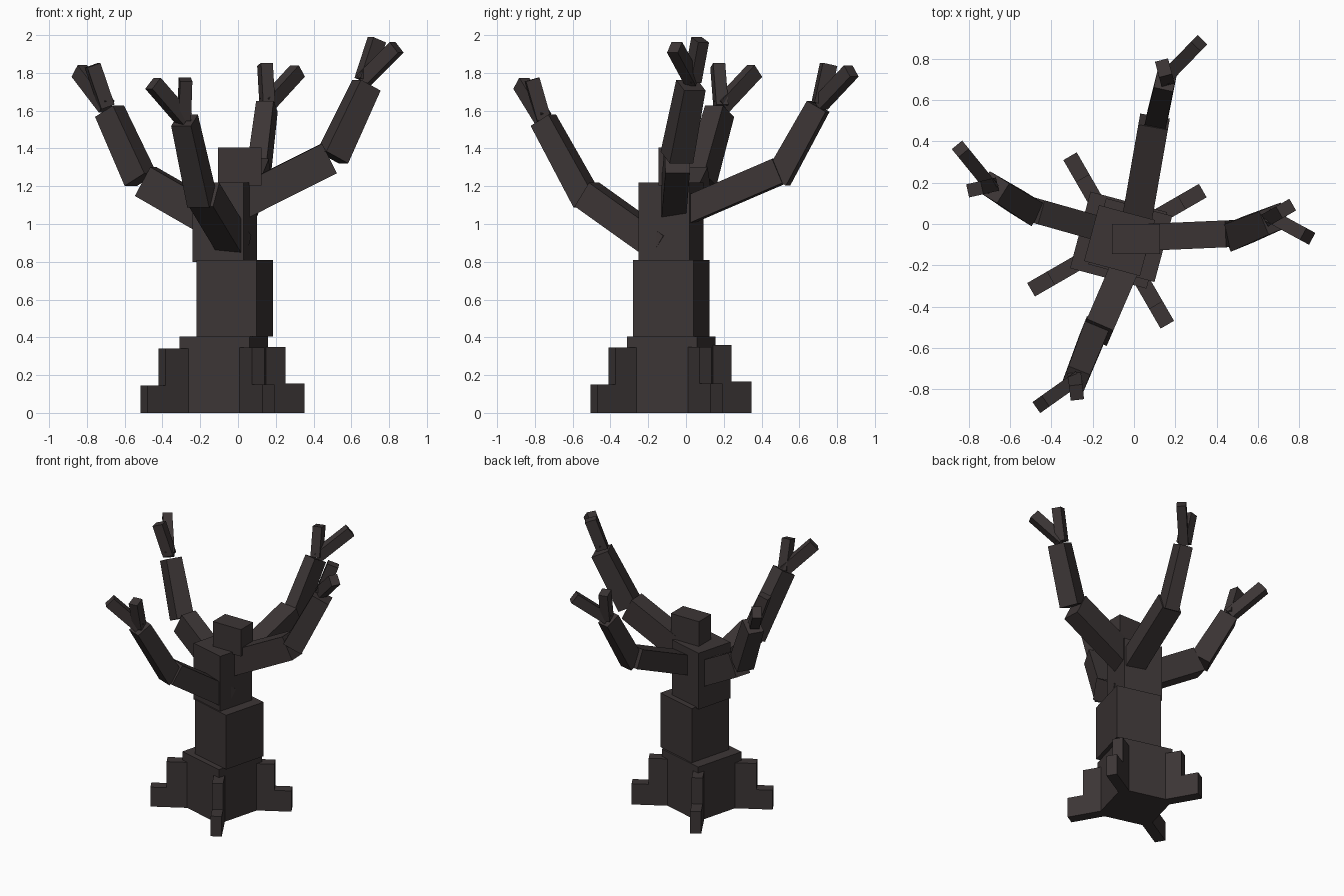
import bpy, bmesh, math
from mathutils import Vector, Matrix

if "Cube" in bpy.data.objects:
    bpy.data.objects.remove(bpy.data.objects["Cube"])

bark = bpy.data.materials.new("dark bark")
bark.diffuse_color = (0.045, 0.036, 0.036, 1)
bark.use_nodes = True
bark.node_tree.nodes["Principled BSDF"].inputs["Base Color"].default_value = bark.diffuse_color


def add(name, corners):
    """Box from 4 bottom + 4 top corners (both counter-clockwise)."""
    bm = bmesh.new()
    v = [bm.verts.new(c) for c in corners]
    for f in ((3, 2, 1, 0), (4, 5, 6, 7), (0, 1, 5, 4), (1, 2, 6, 5), (2, 3, 7, 6), (3, 0, 4, 7)):
        bm.faces.new([v[i] for i in f])
    bmesh.ops.recalc_face_normals(bm, faces=bm.faces)
    me = bpy.data.meshes.new(name)
    bm.to_mesh(me)
    bm.free()
    me.materials.append(bark)
    ob = bpy.data.objects.new(name, me)
    bpy.context.collection.objects.link(ob)


RECT = ((-.5, -.5), (.5, -.5), (.5, .5), (-.5, .5))


def block(name, cx, cy, sx, sy, z0, z1, turn=0.0):
    """Upright box turned about z."""
    rot = Matrix.Rotation(math.radians(turn), 3, 'Z')
    add(name, [Vector((cx, cy, z)) + rot @ Vector((a * sx, b * sy, 0))
               for z in (z0, z1) for a, b in RECT])


def beam(name, p, q, w, h, taper=1.0):
    """Box from p to q; w is the horizontal width, h the other one."""
    p, q = Vector(p), Vector(q)
    d = (q - p).normalized()
    side = d.cross(Vector((0, 0, 1))).normalized()
    up = side.cross(d)
    add(name, [c + (side * a * w + up * b * h) * k
               for c, k in ((p, 1.0), (q, taper)) for a, b in RECT])


# trunk: three stacked, slightly shifted blocks and a small stump on top
block("trunk_base", -.075, -.078, .383, .383, 0, .405, -15)
block("trunk_middle", -.018, -.078, .331, .331, .405, .81, -15)
block("trunk_upper", -.07, -.08, .28, .28, .80, 1.22, -15)
block("trunk_top", .009, -.072, .232, .146, 1.205, 1.405)

# roots: a tall inner step and a low outer step, four ways around
for ang, r_in, r_out, z_in, z_out in ((30, .357, .473, .35, .155), (120, .343, .465, .36, .165),
                                      (210, .376, .486, .34, .145), (300, .367, .476, .345, .15)):
    c, s = math.cos(math.radians(ang)), math.sin(math.radians(ang))
    for part, r, z in (("inner", r_in, z_in), ("outer", r_out, z_out)):
        m = (r + .1) / 2
        block(f"root_{part}_{ang}", -.077 + c * m, -.075 + s * m, r - .1, .075, 0, z, ang)

# branches: lower limb, upper limb, and two twigs each
branches = {
    "right": [((.02, -.066, 1.115), (.482, -.046, 1.347), .13, .175),
              ((.50, -.048, 1.353), (.68, .026, 1.735), .135, .14),
              (.665, .035, 1.76), (.735, .075, 1.975), (.84, -.06, 1.935)],
    "left": [((-.06, -.053, .978), (-.489, .068, 1.225), .12, .175),
             ((-.515, .075, 1.235), (-.68, .178, 1.597), .125, .14),
             (-.695, .185, 1.62), (-.84, .363, 1.81), (-.77, .168, 1.84)],
    "front": [((-.01, -.13, .875), (-.18, -.524, 1.156), .14, .15),
              ((-.19, -.52, 1.12), (-.283, -.755, 1.549), .125, .13),
              (-.285, -.755, 1.555), (-.45, -.872, 1.745), (-.278, -.815, 1.765)],
    "back": [((.005, -.03, 1.055), (.097, .495, 1.281), .145, .14),
             ((.105, .485, 1.235), (.153, .70, 1.623), .105, .13),
             (.155, .71, 1.635), (.143, .755, 1.845), (.315, .875, 1.81)],
}
for side, (low, high, root, tip_a, tip_b) in branches.items():
    beam(f"{side}_branch_lower", *low)
    beam(f"{side}_branch_upper", *high, taper=.9)
    beam(f"{side}_twig_a", root, tip_a, .065, .08)
    beam(f"{side}_twig_b", root, tip_b, .065, .075)
